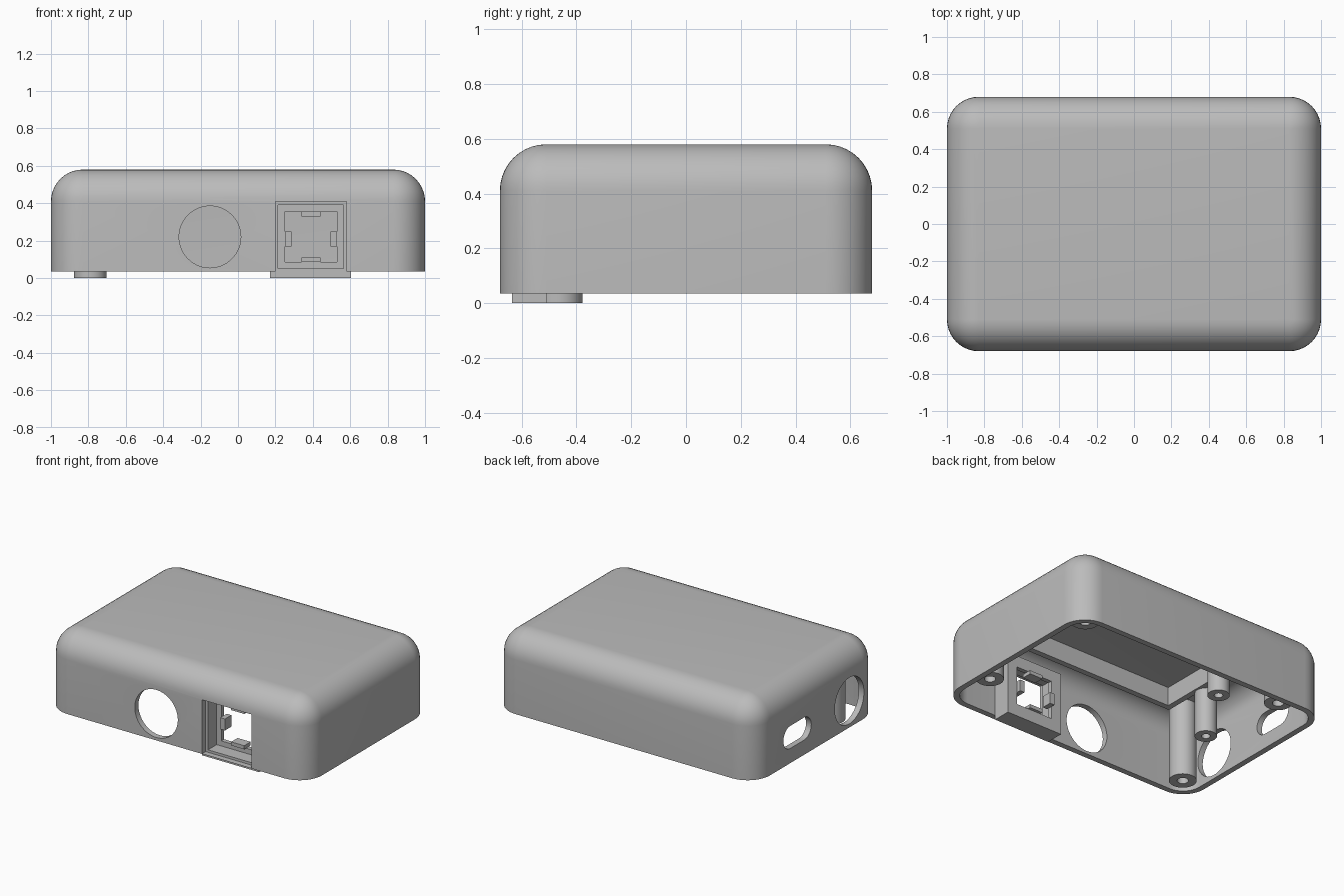
import bpy, bmesh, math
from mathutils import Matrix, Vector

if "Cube" in bpy.data.objects:
    bpy.data.objects.remove(bpy.data.objects["Cube"])

grey = bpy.data.materials.new("plain_grey")
grey.diffuse_color = (0.5, 0.5, 0.5, 1)
grey.use_nodes = True
grey.node_tree.nodes["Principled BSDF"].inputs["Base Color"].default_value = grey.diffuse_color


def finish(bm, name):
    bmesh.ops.remove_doubles(bm, verts=bm.verts, dist=1e-5)
    bmesh.ops.recalc_face_normals(bm, faces=bm.faces)
    me = bpy.data.meshes.new(name)
    bm.to_mesh(me)
    bm.free()
    ob = bpy.data.objects.new(name, me)
    bpy.context.collection.objects.link(ob)
    me.materials.append(grey)
    return ob


def box(name, x0, x1, y0, y1, z0, z1):
    bm = bmesh.new()
    size = Matrix.Diagonal((x1 - x0, y1 - y0, z1 - z0, 1))
    mid = Matrix.Translation(((x0 + x1) / 2, (y0 + y1) / 2, (z0 + z1) / 2))
    bmesh.ops.create_cube(bm, size=1, matrix=mid @ size)
    return finish(bm, name)


def cylinder(name, centre, r, depth, axis='Z', n=48):
    bm = bmesh.new()
    rot = {'Z': Matrix(), 'X': Matrix.Rotation(math.pi / 2, 4, 'Y'),
           'Y': Matrix.Rotation(math.pi / 2, 4, 'X')}[axis]
    bmesh.ops.create_cone(bm, cap_ends=True, segments=n, radius1=r, radius2=r,
                          depth=depth, matrix=Matrix.Translation(centre) @ rot)
    return finish(bm, name)


def cut(ob, cutter):
    cutter.hide_render = True
    m = ob.modifiers.new("cut", 'BOOLEAN')
    m.operation, m.solver, m.object = 'DIFFERENCE', 'EXACT', cutter
    bpy.context.view_layer.objects.active = ob
    bpy.ops.object.modifier_apply(modifier=m.name)
    bpy.data.objects.remove(cutter)


def rounded_ring(bm, hx, hy, r, z, n=10):
    ring = []
    for q, (sx, sy) in enumerate(((1, 1), (-1, 1), (-1, -1), (1, -1))):
        for i in range(n + 1):
            a = math.pi / 2 * (q + i / n)
            ring.append(bm.verts.new((sx * (hx - r) + r * math.cos(a),
                                      sy * (hy - r) + r * math.sin(a), z)))
    return ring


def skin(bm, hx, hy, r, z0, z1, n=10):
    """Rounded tub surface: straight walls, filleted roof; returns bottom ring."""
    rings = [rounded_ring(bm, hx, hy, r, z0)]
    for i in range(n + 1):
        a = math.pi / 2 * i / n
        d = r * (1 - math.cos(a))
        rings.append(rounded_ring(bm, hx - d, hy - d, max(r - d, 0), z1 - r + r * math.sin(a)))
    for a, b in zip(rings, rings[1:]):
        bridge(bm, a, b)
    bm.faces.new(rings[-1])
    return rings[0]


def bridge(bm, a, b):
    k = len(a)
    for i in range(k):
        bm.faces.new((a[i], a[(i + 1) % k], b[(i + 1) % k], b[i]))


# Hollow case, open underneath
bm = bmesh.new()
outer = skin(bm, 1.0, 0.68, 0.17, 0.035, 0.58)
inner = skin(bm, 0.96, 0.64, 0.13, 0.035, 0.54)
bridge(bm, outer, inner)
case = finish(bm, "case_shell")

# Openings: round front and left holes, square socket, left slot
cut(case, cylinder("front_hole", (-0.15, -0.66, 0.22), 0.165, 0.2, 'Y', 64))
cut(case, cylinder("left_hole", (-0.98, -0.36, 0.22), 0.16, 0.2, 'X', 64))
cut(case, box("socket_opening", 0.2, 0.58, -0.8, -0.6, 0.036, 0.41))
bm = bmesh.new()
lo, hi = [], []
for sgn, mid in ((1, 0.285), (-1, 0.135)):
    for i in range(17):
        a = math.pi * i / 16 - math.pi / 2
        y, z = mid + sgn * 0.078 * math.cos(a), 0.215 + sgn * 0.078 * math.sin(a)
        lo.append(bm.verts.new((-1.1, y, z)))
        hi.append(bm.verts.new((-0.9, y, z)))
bridge(bm, lo, hi)
bm.faces.new(lo)
bm.faces.new(hi)
cut(case, finish(bm, "slot_cutter"))

# Socket holder behind the square opening, with clip tabs
holder = box("socket_holder", 0.17, 0.605, -0.635, -0.51, 0.0, 0.435)
cut(holder, box("socket_bore", 0.215, 0.565, -0.7, -0.54, 0.05, 0.39))
cut(holder, box("socket_back", 0.25, 0.53, -0.6, -0.4, 0.085, 0.355))
for name, d in (("left_clip", (0.25, 0.285, -0.55, -0.48, 0.17, 0.25)),
                ("right_clip", (0.495, 0.53, -0.55, -0.48, 0.17, 0.25)),
                ("lower_clip", (0.34, 0.44, -0.56, -0.49, 0.085, 0.11)),
                ("upper_clip", (0.34, 0.44, -0.56, -0.49, 0.33, 0.355))):
    box(name, *d)


# Screw bosses in the corners and two smaller board posts
def post(name, x, y, r, z0, hole, z1=0.55):
    ob = cylinder(name, (x, y, (z0 + z1) / 2), r, z1 - z0)
    cut(ob, cylinder("bore", (x, y, z0), hole, 0.3, n=24))


for sx, sy, z0 in ((1, 1, 0.15), (1, -1, 0.15), (-1, 1, 0.15), (-1, -1, 0.0)):
    post("screw_boss", sx * 0.79, sy * 0.465, 0.0875, z0, 0.036)
post("board_post", -0.653, -0.077, 0.07, 0.1, 0.028)
post("board_post", -0.385, 0.366, 0.07, 0.1, 0.028)

# Rectangular frame hanging from the roof
frame = box("roof_frame", -0.61, 0.61, -0.385, 0.385, 0.41, 0.55)
cut(frame, box("frame_cutter", -0.57, 0.57, -0.345, 0.345, 0.3, 0.7))

# Smooth rounded surfaces, crisp edges
for ob in bpy.context.scene.objects:
    ob.select_set(True)
bpy.context.view_layer.objects.active = case
bpy.ops.object.shade_smooth_by_angle(angle=math.radians(30))
